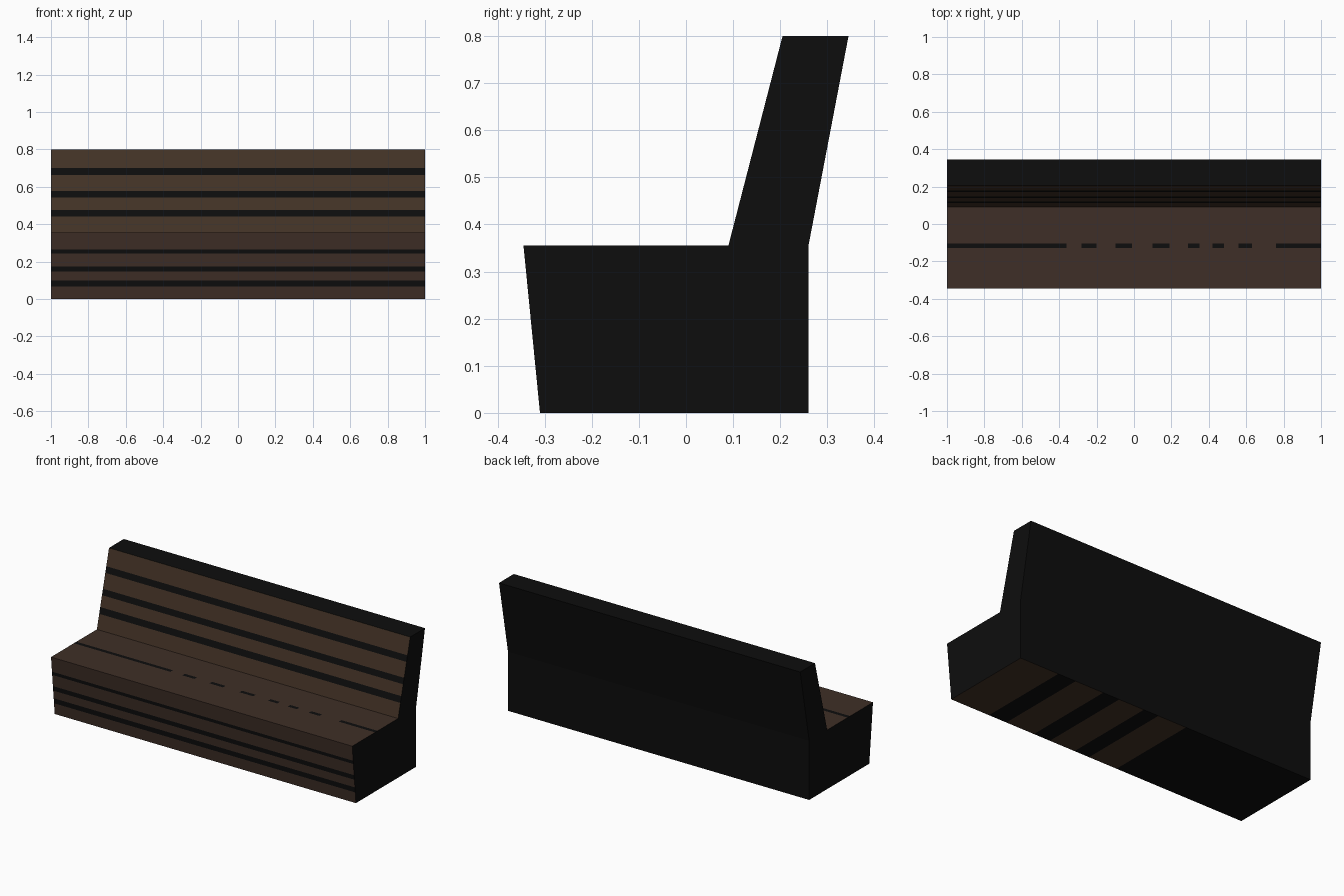
import bpy, bmesh
from mathutils import Vector

if "Cube" in bpy.data.objects:
    bpy.data.objects.remove(bpy.data.objects["Cube"])


def material(name, rgb):
    m = bpy.data.materials.new(name)
    m.diffuse_color = (*rgb, 1.0)
    m.use_nodes = True
    m.node_tree.nodes["Principled BSDF"].inputs["Base Color"].default_value = m.diffuse_color
    return m


DARK, WOOD, PANEL = 0, 1, 2
mats = [material("near_black", (0.004, 0.004, 0.004)),
        material("brown_wood", (0.055, 0.032, 0.019)),
        material("reddish_brown_wood", (0.049, 0.028, 0.020))]

# Side outline (y, z) of the bench
outline = [(-0.31, 0), (0.26, 0), (0.26, 0.355), (0.345, 0.80),
           (0.205, 0.80), (0.09, 0.355), (-0.345, 0.355)]

# Dark bands: heights on the front panels, depths on the seat
back_bands = [(0.44, 0.477), (0.542, 0.577), (0.664, 0.70)]
front_bands = [(0.067, 0.098), (0.146, 0.174), (0.244, 0.264)]
seat_bands = [(-0.128, -0.104)]
bottom_bands = [(0.05, 0.15), (0.32, 0.43), (0.62, 0.74)]

bm = bmesh.new()
left = bm.faces.new([bm.verts.new((-1, y, z)) for y, z in outline])
ext = bmesh.ops.extrude_face_region(bm, geom=[left])
bmesh.ops.translate(bm, vec=(2, 0, 0),
                    verts=[g for g in ext["geom"] if isinstance(g, bmesh.types.BMVert)])
bmesh.ops.recalc_face_normals(bm, faces=bm.faces)


def is_back(f):
    return f.normal.y < -0.8 and f.calc_center_median().z > 0.355


def is_front(f):
    return f.normal.y < -0.8 and f.calc_center_median().z < 0.355


def is_seat(f):
    return f.normal.z > 0.9 and f.calc_center_median().z < 0.5


def is_bottom(f):
    return f.normal.z < -0.9


def cut(test, axis, values):
    """Slice only the faces that pass the test, at each value on an axis."""
    no = Vector((0, 0, 0))
    no[axis] = 1
    for v in values:
        faces = [f for f in bm.faces if test(f)]
        edges = {e for f in faces for e in f.edges}
        verts = {w for f in faces for w in f.verts}
        bmesh.ops.bisect_plane(bm, geom=faces + list(edges) + list(verts),
                               plane_co=no * v, plane_no=no, dist=1e-5)


def flat(bands):
    return [v for b in bands for v in b]


def inside(v, bands):
    return any(a < v < b for a, b in bands)


# Cut the bands; the seat band breaks into dashes toward the right
dashes = [(-1, -0.36), (-0.28, -0.2), (-0.1, -0.01), (0.1, 0.19),
          (0.29, 0.35), (0.42, 0.48), (0.56, 0.63), (0.76, 1)]
cut(is_back, 2, flat(back_bands))
cut(is_front, 2, flat(front_bands))
cut(is_seat, 1, flat(seat_bands))
cut(lambda f: is_seat(f) and inside(f.calc_center_median().y, seat_bands),
    0, flat(dashes)[1:-1])
cut(is_bottom, 0, [-0.14] + flat(bottom_bands))

# Colour by face direction and band
for f in bm.faces:
    c = f.calc_center_median()
    f.material_index = DARK
    if is_back(f):
        f.material_index = DARK if inside(c.z, back_bands) else WOOD
    elif is_front(f):
        f.material_index = DARK if inside(c.z, front_bands) else PANEL
    elif is_seat(f):
        dark = inside(c.y, seat_bands) and inside(c.x, dashes)
        f.material_index = DARK if dark else PANEL
    elif is_bottom(f):
        f.material_index = DARK if c.x < -0.14 or inside(c.x, bottom_bands) else WOOD

mesh = bpy.data.meshes.new("bench")
bm.to_mesh(mesh)
bm.free()
for m in mats:
    mesh.materials.append(m)
bench = bpy.data.objects.new("bench", mesh)
bpy.context.collection.objects.link(bench)
